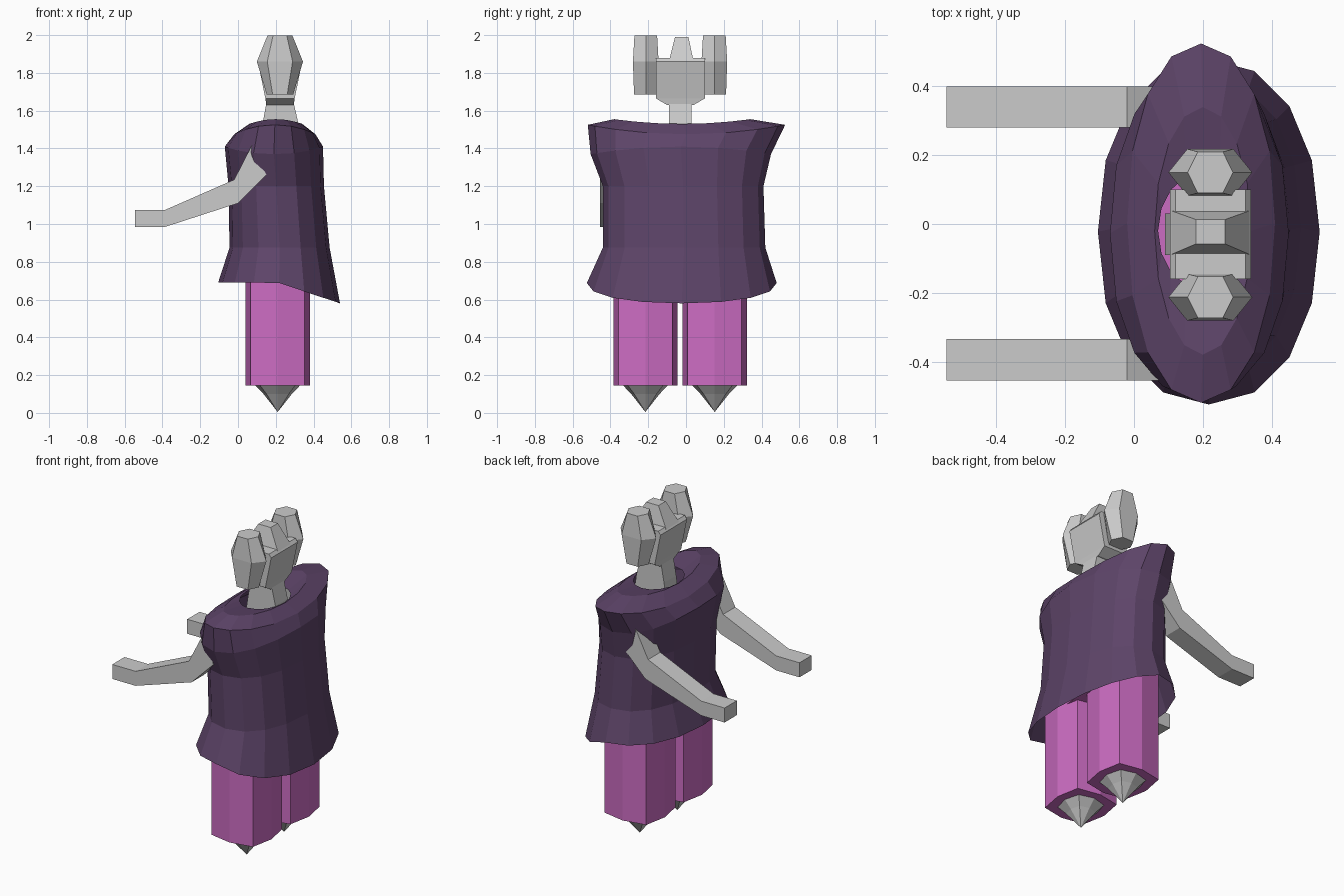
import bpy, bmesh
from math import cos, sin, pi, copysign

if "Cube" in bpy.data.objects:
    bpy.data.objects.remove(bpy.data.objects["Cube"])


def material(name, rgb):
    m = bpy.data.materials.new(name)
    m.diffuse_color = (*rgb, 1)
    m.use_nodes = True
    m.node_tree.nodes["Principled BSDF"].inputs["Base Color"].default_value = m.diffuse_color
    return m


PURPLE = material("purple_cloth", (0.11, 0.058, 0.14))
PINK = material("pink_cloth", (0.60, 0.15, 0.54))


def loft(name, rings, mat=None, cap_start=True, cap_end=True):
    """Skin a list of equal-length point rings into a flat-shaded mesh."""
    bm = bmesh.new()
    loops = [[bm.verts.new(p) for p in ring] for ring in rings]
    n = len(loops[0])
    for a, b in zip(loops, loops[1:]):
        for i in range(n):
            j = (i + 1) % n
            bm.faces.new((a[i], a[j], b[j], b[i]))
    if cap_start:
        bm.faces.new(loops[0][::-1])
    if cap_end:
        bm.faces.new(loops[-1])
    bmesh.ops.remove_doubles(bm, verts=bm.verts, dist=1e-5)
    bmesh.ops.recalc_face_normals(bm, faces=bm.faces)
    me = bpy.data.meshes.new(name)
    bm.to_mesh(me)
    bm.free()
    ob = bpy.data.objects.new(name, me)
    bpy.context.collection.objects.link(ob)
    if mat:
        me.materials.append(mat)
    return ob


def oval(x0, x1, y0, y1, z, n=16, power=1.0, end_lift=0.0):
    """Oval ring in a bounding rectangle; power < 1 squares it, end_lift raises the y ends."""
    pts = []
    for k in range(n):
        c, s = cos(2 * pi * k / n), sin(2 * pi * k / n)
        c, s = copysign(abs(c) ** power, c), copysign(abs(s) ** power, s)
        pts.append(((x0 + x1) / 2 + c * (x1 - x0) / 2,
                    (y0 + y1) / 2 + s * (y1 - y0) / 2, z + end_lift * s * s))
    return pts


def rect(x0, x1, y0, y1, z):
    return [(x0, y0, z), (x1, y0, z), (x1, y1, z), (x0, y1, z)]


# Tunic: lofted oval rings, hem dropping towards +x, flared shoulders, open neck
hem = [(x, y, 0.69 - 0.11 * max(0, (x - 0.21) / 0.33))
       for x, y, z in oval(-0.105, 0.54, -0.525, 0.48, 0, power=0.92)]
loft("tunic", [
    hem,
    oval(-0.045, 0.485, -0.44, 0.42, 0.875, power=0.9),
    oval(-0.05, 0.455, -0.44, 0.41, 1.20, power=0.9),
    oval(-0.07, 0.45, -0.505, 0.45, 1.41, power=0.92, end_lift=-0.04),
    oval(-0.02, 0.41, -0.52, 0.525, 1.475, power=0.95, end_lift=0.05),
    oval(0.06, 0.34, -0.38, 0.34, 1.53, end_lift=0.025),
    oval(0.07, 0.33, -0.19, 0.15, 1.525),
], PURPLE, False, False)

# Trouser legs and pointed feet
CX = 0.21
for side, cy in (("right", -0.215), ("left", 0.152)):
    def ring(r, z, power=1.0):
        return oval(CX - r, CX + r, cy - r, cy + r, z, 8, power)
    loft(side + "_trouser_leg", [ring(0.17, z, 0.5) for z in (0.145, 0.88)], PINK)
    loft(side + "_foot", [ring(0.0001, 0.005), ring(0.075, 0.10, 0.7),
                          ring(0.118, 0.145, 0.7), ring(0.118, 0.3, 0.7)],
         cap_start=False)

# Waist joining the trouser legs
loft("trouser_waist", [oval(0.04, 0.38, -0.36, 0.30, z, 12, 0.8) for z in (0.72, 0.885)], PINK)

# Arms: bent side profile extruded across y
PROFILE = [(-0.545, 1.075), (-0.385, 1.075), (-0.02, 1.235), (0.08, 1.43),
           (0.15, 1.26), (0.0, 1.11), (-0.385, 0.985), (-0.545, 0.985)]
for side, y0 in (("right", -0.455), ("left", 0.28)):
    loft(side + "_arm", [[(x, y, z) for x, z in PROFILE] for y in (y0, y0 + 0.12)])

# Neck
loft("neck", [rect(0.09, 0.36, -0.09, 0.03, 1.25), rect(0.13, 0.32, -0.09, 0.03, 1.53),
              rect(0.15, 0.295, -0.09, 0.03, 1.64)])

# Head: tapered block with a middle prong and two side lobes
loft("head_block", [rect(0.15, 0.295, -0.10, 0.04, 1.63), rect(0.145, 0.30, -0.16, 0.10, 1.665),
                    rect(0.105, 0.34, -0.16, 0.10, 1.86), rect(0.12, 0.325, -0.16, 0.10, 1.88)])
loft("middle_prong", [rect(0.11, 0.335, -0.088, 0.038, 1.87),
                      rect(0.18, 0.265, -0.058, 0.013, 1.99)])


def hexagon(cy, rx, ry, z, x=0.222):
    return [(x - rx, cy, z), (x - 0.55 * rx, cy - ry, z), (x + 0.55 * rx, cy - ry, z),
            (x + rx, cy, z), (x + 0.55 * rx, cy + ry, z), (x - 0.55 * rx, cy + ry, z)]


for side, cy in (("right", -0.213), ("left", 0.150)):
    loft(side + "_head_lobe", [hexagon(cy, 0.07, 0.062, 1.685), hexagon(cy, 0.122, 0.068, 1.86),
                               hexagon(cy, 0.066, 0.06, 1.998)])
